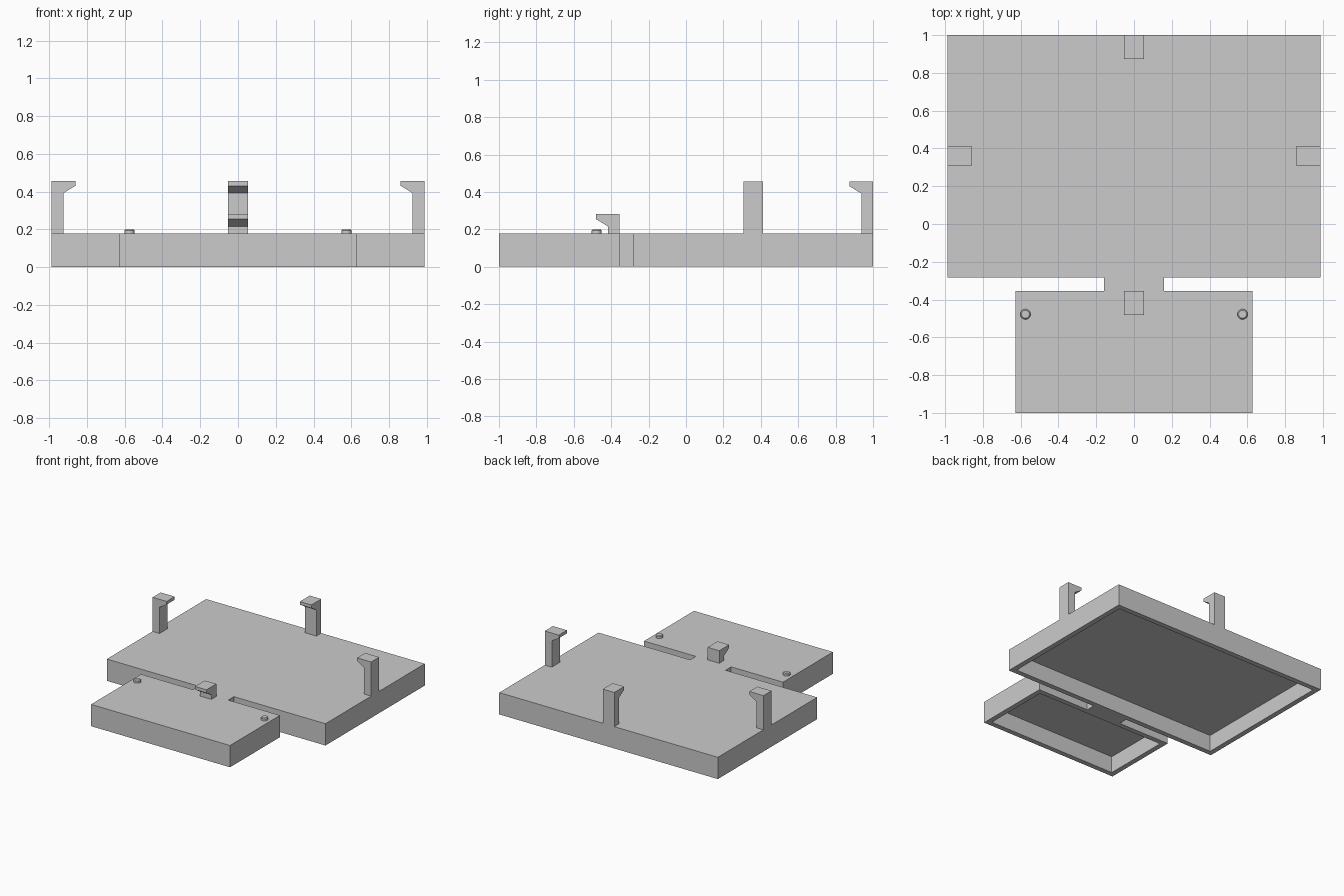
import bpy
import bmesh
from math import pi
from mathutils import Matrix, Vector

if "Cube" in bpy.data.objects:
    bpy.data.objects.remove(bpy.data.objects["Cube"], do_unlink=True)

# Overall sizes
HALF_W, BACK, MID = 0.988, 1.0, -0.282
FRONT_HALF_W, FRONT_BACK, FRONT = 0.628, -0.355, -1.0
NECK = 0.16
TOP, WALL = 0.178, 0.042

grey = bpy.data.materials.new("light grey plastic")
grey.use_nodes = True
grey.diffuse_color = (0.6, 0.6, 0.6, 1)
grey.node_tree.nodes["Principled BSDF"].inputs["Base Color"].default_value = grey.diffuse_color


def finish(name, bm):
    bmesh.ops.recalc_face_normals(bm, faces=bm.faces)
    mesh = bpy.data.meshes.new(name)
    bm.to_mesh(mesh)
    bm.free()
    mesh.materials.append(grey)
    obj = bpy.data.objects.new(name, mesh)
    bpy.context.collection.objects.link(obj)
    return obj


def prism(name, points, offset, matrix=Matrix()):
    """Extrude a closed outline along an offset, then place it."""
    bm = bmesh.new()
    face = bm.faces.new([bm.verts.new(p) for p in points])
    grown = bmesh.ops.extrude_face_region(bm, geom=[face])["geom"]
    verts = [v for v in grown if isinstance(v, bmesh.types.BMVert)]
    bmesh.ops.translate(bm, vec=Vector(offset), verts=verts)
    bmesh.ops.transform(bm, matrix=matrix, verts=bm.verts)
    return finish(name, bm)


# Base: wide back tray joined to a smaller front tray by a neck
half = [(FRONT_HALF_W, FRONT), (FRONT_HALF_W, FRONT_BACK), (NECK, FRONT_BACK),
        (NECK, MID), (HALF_W, MID), (HALF_W, BACK)]
outline = half + [(-x, y) for x, y in reversed(half)]
base = prism("base", [(x, y, 0) for x, y in outline], (0, 0, TOP))

# Hollow undersides
for name, w, y0, y1 in (("back_hollow_cutter", HALF_W, MID, BACK),
                        ("front_hollow_cutter", FRONT_HALF_W, FRONT, FRONT_BACK)):
    w, y0, y1 = w - WALL, y0 + WALL, y1 - WALL
    corners = [(-w, y0, -0.1), (w, y0, -0.1), (w, y1, -0.1), (-w, y1, -0.1)]
    cutter = prism(name, corners, (0, 0, 0.1 + TOP - WALL))
    cutter.hide_render = True
    cutter.display_type = 'WIRE'
    cutter.hide_set(True)
    cut = base.modifiers.new(name, 'BOOLEAN')
    cut.operation = 'DIFFERENCE'
    cut.solver = 'EXACT'
    cut.object = cutter


# Snap hooks: profile has its back at y = 0 and its lip pointing to -y
def hook(name, x, y, height, angle):
    stem, reach, lip, slope = 0.063, 0.127, 0.026, 0.065
    h = height - TOP
    profile = [(0, 0), (0, h), (-reach, h), (-reach, h - lip),
               (-stem, h - slope), (-stem, 0)]
    place = Matrix.Translation((x, y, TOP)) @ Matrix.Rotation(angle, 4, 'Z')
    prism(name, [(-0.052, py, pz) for py, pz in profile], (0.104, 0, 0), place)


hook("back_hook", 0, BACK, 0.457, 0)
hook("left_hook", HALF_W, 0.36, 0.457, -pi / 2)
hook("right_hook", -HALF_W, 0.36, 0.457, pi / 2)
hook("front_hook", 0, FRONT_BACK, 0.281, 0)

# Locating pegs with a chamfered tip
for name, x in (("left_peg", 0.575), ("right_peg", -0.575)):
    bm = bmesh.new()
    bmesh.ops.create_cone(bm, cap_ends=True, segments=32, radius1=0.027, radius2=0.027,
                          depth=0.022, matrix=Matrix.Translation((x, -0.478, TOP + 0.011)))
    rim = [e for e in bm.edges if all(v.co.z > TOP + 0.01 for v in e.verts)]
    bmesh.ops.bevel(bm, geom=rim, offset=0.006, segments=1, affect='EDGES')
    peg = finish(name, bm)
    bpy.ops.object.select_all(action='DESELECT')
    peg.select_set(True)
    bpy.context.view_layer.objects.active = peg
    bpy.ops.object.shade_smooth_by_angle(angle=pi / 6)
